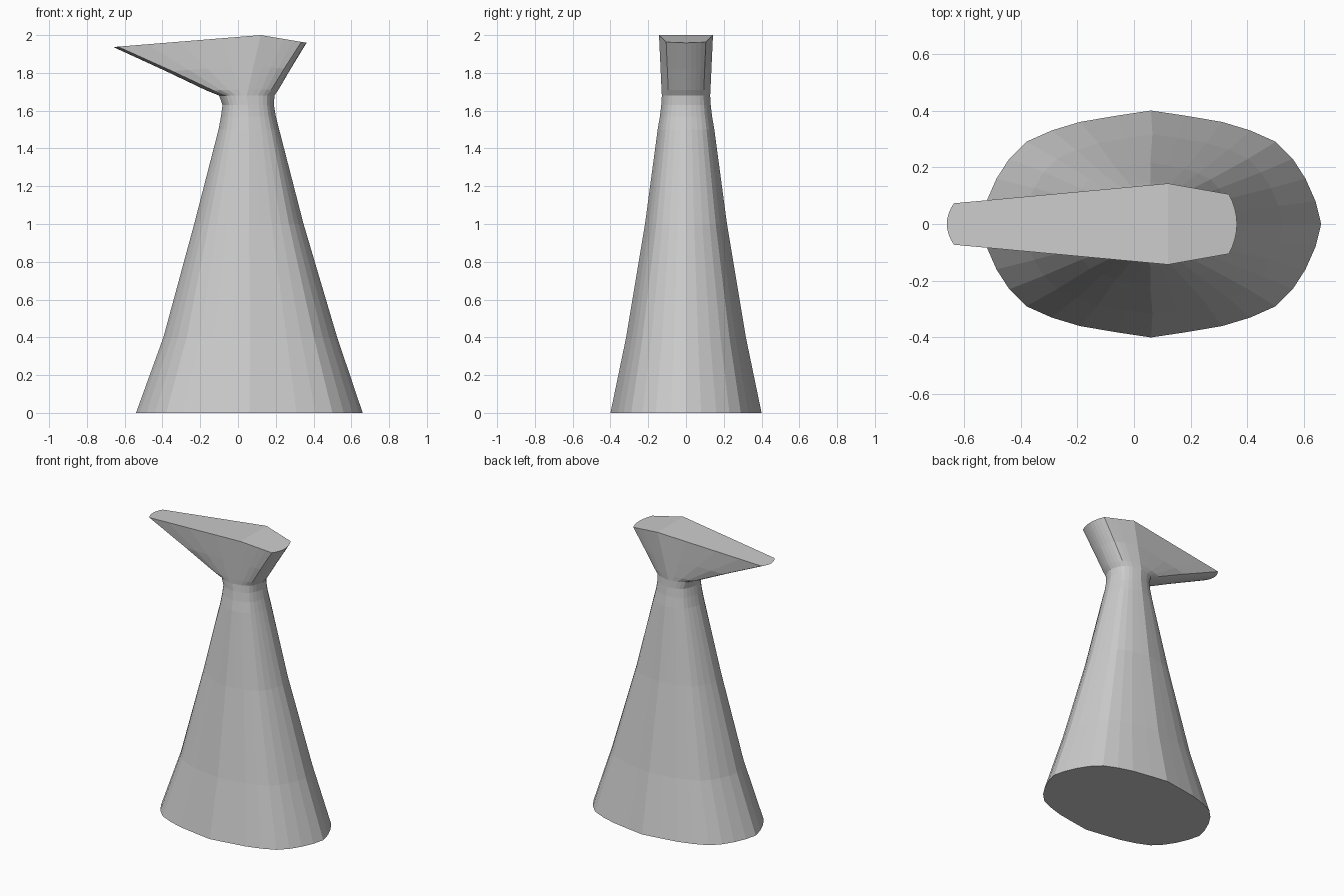
import bpy, bmesh

if "Cube" in bpy.data.objects:
    bpy.data.objects.remove(bpy.data.objects["Cube"])

# Quarter of the rounded cross-section (unit size), 8 segments
QUARTER = [(1, 0), (.967, .2), (.908, .4), (.833, .575), (.733, .725),
           (.583, .825), (.417, .9), (.2, .955), (0, 1)]
# Body levels: z, left x, right x, half depth
LEVELS = [(0, -.54, .66, .40), (.4, -.395, .525, .317), (1.0, -.232, .347, .217),
          (1.5, -.103, .218, .150), (1.57, -.09, .20, .138), (1.63, -.082, .19, .131),
          (1.68, -.10, .193, .128)]


def full_ring(right, left):
    """Join right and left quarters, then mirror to the other side in y."""
    half = right + left[::-1][1:]
    return half + [(x, -y, z) for x, y, z in half[-2:0:-1]]


def body_ring(z, x0, x1, hy):
    cx, hx = (x0 + x1) / 2, (x1 - x0) / 2
    return full_ring([(cx + hx * u, hy * v, z) for u, v in QUARTER],
                     [(cx - hx * u, hy * v, z) for u, v in QUARTER])


def head_quarter(tip, corner, hy):
    """Bowed end up to the corner, then a straight side to the ridge."""
    rx, ry = .12, .143
    pts = []
    for i in range(9):
        if i <= 4:
            t = i / 4
            x, y = tip + (corner - tip) * t * t, hy * t
        else:
            t = 1 - QUARTER[i][0] / QUARTER[4][0]
            x, y = corner + (rx - corner) * t, hy + (ry - hy) * t
        slope = .081 if x < rx else .167
        pts.append((x, y, 2 - slope * abs(x - rx)))
    return pts


rings = [body_ring(*level) for level in LEVELS]
top = full_ring(head_quarter(.363, .335, .105), head_quarter(-.66, -.635, .073))
neck = rings[-1]


# Flared head between the neck and the slanted top
def blend(t, drop):
    return [tuple(p + (q - p) * t - (drop if k == 2 else 0)
                  for k, (p, q) in enumerate(zip(a, b))) for a, b in zip(neck, top)]


rings += [blend(.12, .004), blend(.5, 0), top]

bm = bmesh.new()
loops = [[bm.verts.new(p) for p in ring] for ring in rings]
n = len(top)
for low, high in zip(loops, loops[1:]):
    for i in range(n):
        j = (i + 1) % n
        bm.faces.new((low[i], low[j], high[j], high[i]))
# Base cap and the two top planes meeting at the ridge
bm.faces.new(loops[0][::-1])
bm.faces.new(loops[-1][8:25])
bm.faces.new(loops[-1][24:] + loops[-1][:9])
bmesh.ops.recalc_face_normals(bm, faces=bm.faces)

mesh = bpy.data.meshes.new("flared_tower")
bm.to_mesh(mesh)
bm.free()
tower = bpy.data.objects.new("flared_tower", mesh)
bpy.context.collection.objects.link(tower)
